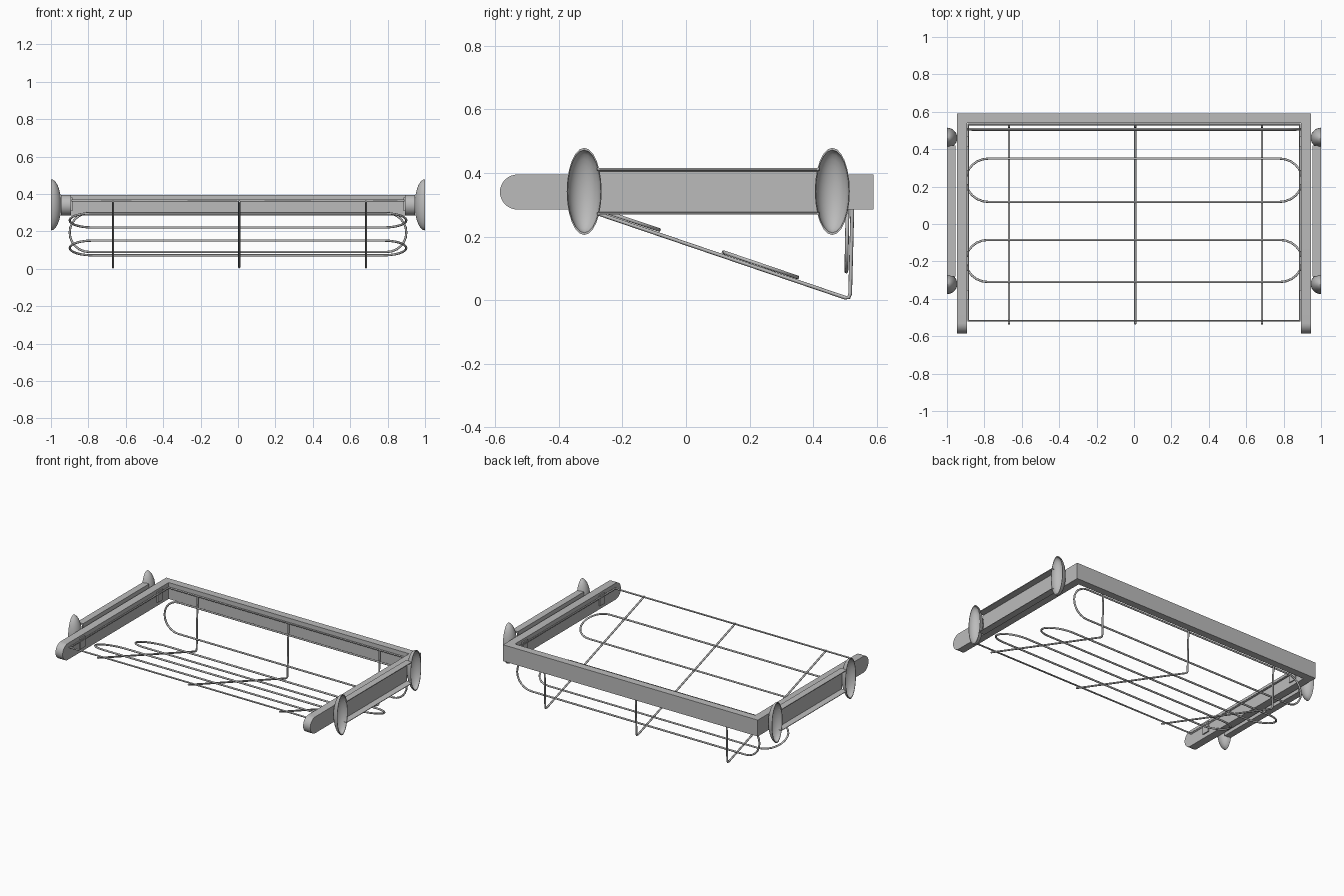
import bpy, bmesh, math
from mathutils import Vector

if "Cube" in bpy.data.objects:
    bpy.data.objects.remove(bpy.data.objects["Cube"])

steel = bpy.data.materials.new("brushed grey metal")
steel.use_nodes = True
GREY = (0.5, 0.5, 0.5, 1)
steel.diffuse_color = GREY
steel.node_tree.nodes["Principled BSDF"].inputs["Base Color"].default_value = GREY
WIRE = 0.006


def finish(name, bm, smooth=False):
    bmesh.ops.remove_doubles(bm, verts=bm.verts, dist=1e-5)
    bmesh.ops.recalc_face_normals(bm, faces=bm.faces)
    mesh = bpy.data.meshes.new(name)
    bm.to_mesh(mesh)
    bm.free()
    obj = bpy.data.objects.new(name, mesh)
    bpy.context.collection.objects.link(obj)
    mesh.materials.append(steel)
    if smooth:
        select(obj)
        bpy.ops.object.shade_smooth_by_angle(angle=math.radians(35))
    return obj


def select(obj):
    bpy.ops.object.select_all(action='DESELECT')
    obj.select_set(True)
    bpy.context.view_layer.objects.active = obj


def prism(name, points, direction, smooth=False):
    """Extrude a closed outline along a direction."""
    bm = bmesh.new()
    face = bm.faces.new([bm.verts.new(p) for p in points])
    new = bmesh.ops.extrude_face_region(bm, geom=[face])["geom"]
    bmesh.ops.translate(bm, vec=direction,
                        verts=[v for v in new if isinstance(v, bmesh.types.BMVert)])
    return finish(name, bm, smooth)


def box(name, x0, x1, y0, y1, z0, z1):
    return prism(name, [(x0, y0, z0), (x1, y0, z0), (x1, y1, z0), (x0, y1, z0)],
                 (0, 0, z1 - z0))


def wire(name, points, closed=False):
    """Round wire that follows the given points."""
    curve = bpy.data.curves.new(name, 'CURVE')
    curve.dimensions = '3D'
    curve.bevel_depth = WIRE
    curve.bevel_resolution = 2
    curve.use_fill_caps = True
    spline = curve.splines.new('POLY')
    spline.points.add(len(points) - 1)
    for p, co in zip(spline.points, points):
        p.co = (*co, 1)
    spline.use_cyclic_u = closed
    obj = bpy.data.objects.new(name, curve)
    bpy.context.collection.objects.link(obj)
    curve.materials.append(steel)
    select(obj)
    bpy.ops.object.convert(target='MESH')
    bpy.ops.object.shade_smooth_by_angle(angle=math.radians(50))


def loop(name, a, b, half=0.9, steps=12):
    """Long rounded loop between two (y, z) edges."""
    a, b = Vector((0, *a)), Vector((0, *b))
    mid, arm = (a + b) / 2, (b - a) / 2
    straight = half - arm.length
    points = []
    for side in (1, -1):
        for i in range(steps + 1):
            t = math.pi * i / steps
            x = side * (straight + arm.length * math.sin(t))
            points.append(mid - side * arm * math.cos(t) + Vector((x, 0, 0)))
    wire(name, points, True)


def bowl(name, side, y, segs=24, rings=7):
    """Hollow oval mount, open towards the outside."""
    bm = bmesh.new()
    angles = [math.pi / 2 * i / rings for i in range(rings + 1)]
    outer = [(math.cos(t), math.sin(t)) for t in angles]
    profile = [(r, 1 - 0.055 * d) for r, d in outer]
    profile += [(0.95 * r, 1 - 0.051 * d) for r, d in reversed(outer)]
    profile.append(profile[0])
    grid = []
    for r, x in profile:
        grid.append([bm.verts.new((side * x,
                                   y + 0.055 * r * math.cos(math.tau * k / segs),
                                   0.342 + 0.137 * r * math.sin(math.tau * k / segs)))
                     for k in range(segs)])
    for low, high in zip(grid, grid[1:]):
        for k in range(segs):
            n = (k + 1) % segs
            bm.faces.new((low[k], low[n], high[n], high[k]))
    bmesh.ops.dissolve_degenerate(bm, dist=1e-6, edges=bm.edges)
    finish(name, bm, True)


# U-shaped frame: side arms with rounded front ends, and a back bar
Z0, Z1, R = 0.285, 0.395, 0.055
for side, tag in ((1, "left"), (-1, "right")):
    outline = [(side * 0.893, 0.59, Z0), (side * 0.893, 0.59, Z1)]
    for i in range(17):
        t = math.pi / 2 + math.pi * i / 16
        outline.append((side * 0.893, -0.53 + R * math.cos(t), Z0 + R + R * math.sin(t)))
    prism(tag + "_frame_arm", outline, (side * 0.053, 0, 0), True)

    # Outward-facing channel rail between two oval wall mounts
    channel = [(1, .415), (.955, .415), (.955, .27), (1, .27),
               (1, .274), (.962, .278), (.962, .404), (1, .41)]
    prism(tag + "_channel_rail", [(side * x, -0.28, z) for x, z in channel],
          (0, 0.7, 0))
    for y, end in ((-0.32, "front"), (0.46, "back")):
        bowl(f"{tag}_{end}_wall_mount", side, y)

    # Small hanger tabs on the inside of each arm
    for y, end in ((-0.38, "front"), (0.44, "back")):
        box(f"{tag}_{end}_hanger_tab", side * 0.885, side * 0.894,
            y - 0.027, y + 0.027, 0.31, 0.38)
box("frame_back_bar", -0.893, 0.893, 0.54, 0.59, Z0, Z1)

# Wire rim inside the frame
wire("basket_rim", [(-.887, -.517, .365), (.887, -.517, .365),
                    (.887, .532, .365), (-.887, .532, .365)], True)

# Bent ribs: sloping floor, then a rising back
for i, x in enumerate((-0.668, 0.007, 0.684)):
    wire(f"basket_rib_{i + 1}", [(x, -0.535, 0.36), (x, 0.5, 0.008), (x, 0.512, 0.009),
                                 (x, 0.516, 0.02), (x, 0.525, 0.365)])

# Long rounded loops resting on the floor and the back
loop("front_floor_loop", (-0.31, 0.297), (-0.085, 0.221))
loop("rear_floor_loop", (0.118, 0.151), (0.35, 0.072))
loop("back_loop", (0.504, 0.09), (0.508, 0.298))
